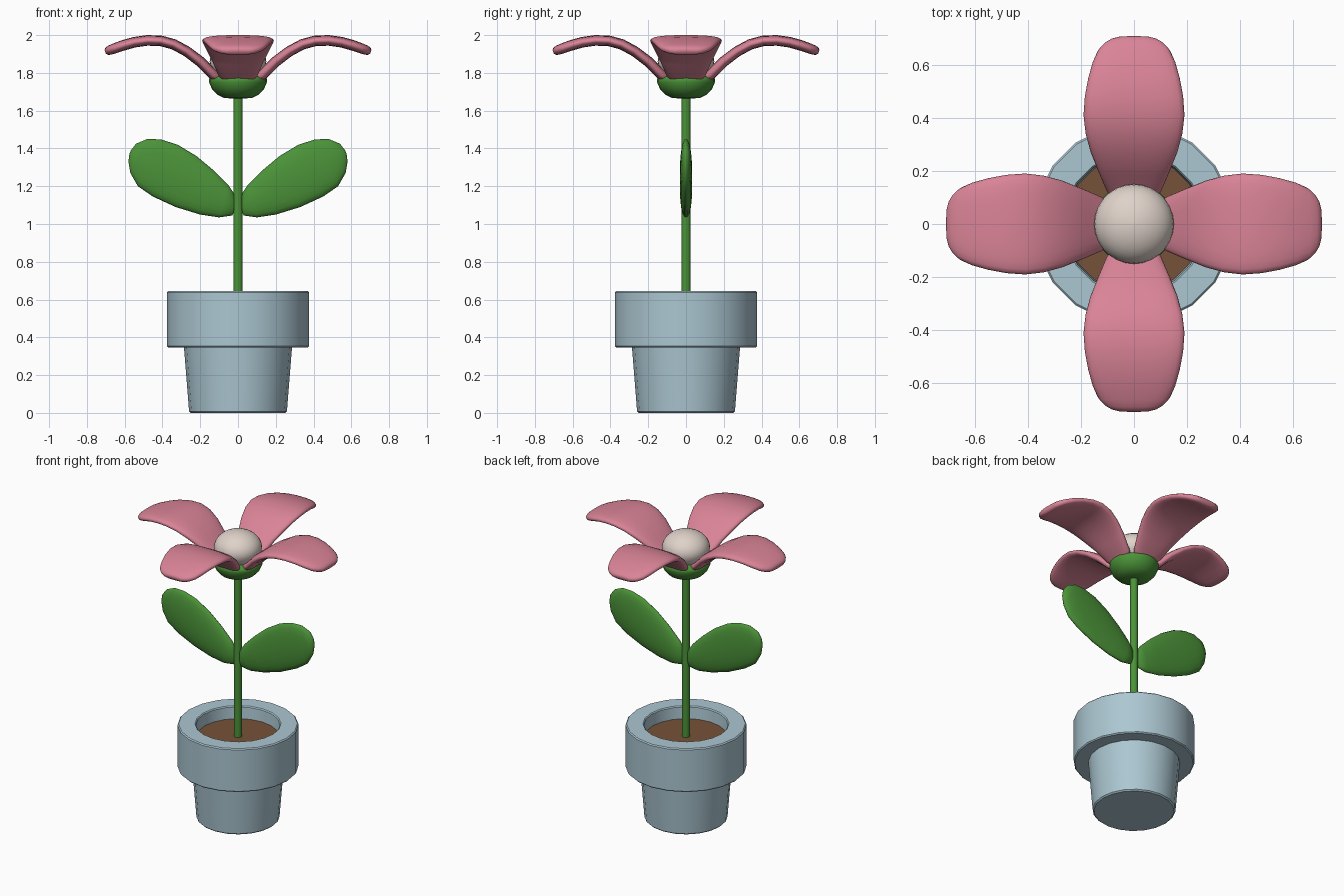
import bpy, bmesh, math
from mathutils import Vector, Matrix

if "Cube" in bpy.data.objects:
    bpy.data.objects.remove(bpy.data.objects["Cube"])


def material(name, rgb):
    m = bpy.data.materials.new(name)
    m.diffuse_color = (*rgb, 1)
    m.use_nodes = True
    m.node_tree.nodes["Principled BSDF"].inputs["Base Color"].default_value = m.diffuse_color
    return m


BLUE = material("pot blue", (0.41, 0.57, 0.64))
BROWN = material("soil brown", (0.18, 0.085, 0.04))
GREEN = material("leaf green", (0.07, 0.29, 0.04))
PINK = material("petal pink", (0.70, 0.23, 0.31))
CREAM = material("centre cream", (0.74, 0.65, 0.59))


def loft(name, rings, mat, matrix=Matrix(), angle=40):
    """Skin a list of equal-length closed rings and cap both ends."""
    bm = bmesh.new()
    rows = [[bm.verts.new(matrix @ Vector(p)) for p in ring] for ring in rings]
    n = len(rows[0])
    for a, b in zip(rows, rows[1:]):
        for i in range(n):
            j = (i + 1) % n
            bm.faces.new((a[i], a[j], b[j], b[i]))
    bm.faces.new(rows[0])
    bm.faces.new(rows[-1])
    bmesh.ops.recalc_face_normals(bm, faces=bm.faces)
    mesh = bpy.data.meshes.new(name)
    bm.to_mesh(mesh)
    bm.free()
    mesh.materials.append(mat)
    ob = bpy.data.objects.new(name, mesh)
    bpy.context.collection.objects.link(ob)
    bpy.ops.object.select_all(action='DESELECT')
    ob.select_set(True)
    bpy.context.view_layer.objects.active = ob
    bpy.ops.object.shade_smooth_by_angle(angle=math.radians(angle))
    return ob


def lathe(name, profile, n, mat, angle=40):
    turn = [2 * math.pi * i / n for i in range(n)]
    rings = [[(r * math.cos(t), r * math.sin(t), z) for t in turn] for r, z in profile]
    return loft(name, rings, mat, angle=angle)


def oval(centre, half_u, half_v, n=20, power=1.0):
    """Ellipse (power 1) or boxier superellipse (power below 1)."""
    ring = []
    for i in range(n):
        t = 2 * math.pi * i / n
        c, s = math.cos(t), math.sin(t)
        ring.append(centre + half_u * math.copysign(abs(c) ** power, c)
                    + half_v * math.copysign(abs(s) ** power, s))
    return ring


# Pot with thick rim, hollow above the soil
lathe("pot", [(0.25, 0), (0.259, 0.008), (0.286, 0.347), (0.37, 0.347), (0.377, 0.354),
              (0.377, 0.638), (0.37, 0.645), (0.268, 0.645), (0.262, 0.638),
              (0.255, 0.54)], 20, BLUE, 30)
lathe("soil", [(0.257, 0.545), (0.257, 0.56)], 20, BROWN)

# Stem and the green cup under the flower
lathe("stem", [(0.025, 0.55), (0.025, 1.70)], 12, GREEN)
lathe("flower_cup", [(0.03, 1.664), (0.075, 1.668), (0.11, 1.685), (0.138, 1.715),
                     (0.153, 1.75), (0.153, 1.77), (0.14, 1.78), (0.08, 1.785)],
      24, GREEN, 60)

# Flower centre: a slightly flattened ball
ball = [(max(0.15 * math.sin(a), 0.002), 1.86 - 0.11 * math.cos(a))
        for a in (math.pi * i / 14 for i in range(15))]
lathe("flower_centre", ball, 28, CREAM, 60)

# Leaves: lower edge x,z / upper edge x,z / half thickness
leaf = [(.015, 1.08, .015, 1.11, .008), (.03, 1.045, .02, 1.16, .02),
        (.10, 1.035, .05, 1.205, .028), (.20, 1.05, .13, 1.285, .032),
        (.33, 1.09, .22, 1.36, .033), (.45, 1.145, .32, 1.42, .033),
        (.53, 1.20, .41, 1.448, .030), (.57, 1.27, .48, 1.45, .025),
        (.58, 1.33, .54, 1.425, .017), (.575, 1.37, .567, 1.39, .006)]
for side, sx in (("right", 1), ("left", -1)):
    rings = []
    for x0, z0, x1, z1, t in leaf:
        lo, hi = Vector((x0 * sx, 0, z0)), Vector((x1 * sx, 0, z1))
        rings.append(oval((lo + hi) / 2, (hi - lo) / 2, Vector((0, t, 0))))
    loft("leaf_" + side, rings, GREEN, angle=80)

# Petals: distance out, height, half width, half thickness
petal = [(.07, 1.75, .06, .025), (.13, 1.79, .105, .027), (.20, 1.86, .135, .028),
         (.27, 1.913, .163, .028), (.34, 1.951, .182, .028), (.41, 1.97, .19, .028),
         (.48, 1.972, .185, .028), (.55, 1.962, .172, .028), (.61, 1.945, .155, .028),
         (.655, 1.929, .135, .027), (.68, 1.92, .112, .025), (.695, 1.914, .086, .020),
         (.703, 1.911, .06, .011)]
rings = []
for i, (x, z, w, t) in enumerate(petal):
    a, b = petal[max(i - 1, 0)], petal[min(i + 1, len(petal) - 1)]
    normal = Vector((a[1] - b[1], 0, b[0] - a[0])).normalized()
    rings.append(oval(Vector((x, 0, z)), Vector((0, w, 0)), normal * t, 24, 0.75))
for k, side in enumerate(("right", "back", "left", "front")):
    loft("petal_" + side, rings, PINK, Matrix.Rotation(k * math.pi / 2, 4, 'Z'), 70)
